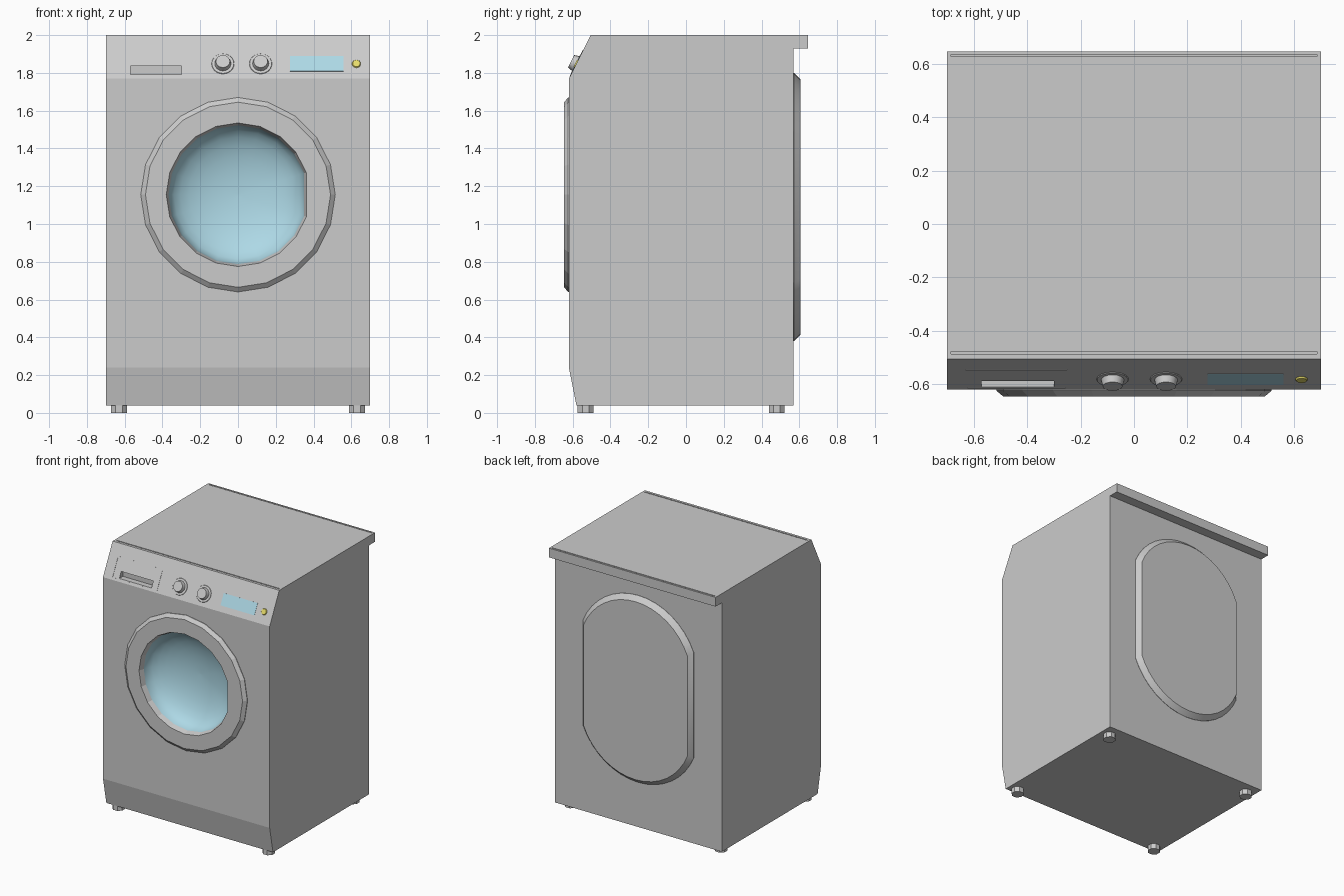
import bpy, bmesh, math
from mathutils import Matrix, Vector

if "Cube" in bpy.data.objects:
    bpy.data.objects.remove(bpy.data.objects["Cube"])


def material(name, rgb):
    m = bpy.data.materials.new(name)
    m.diffuse_color = (*rgb, 1)
    m.use_nodes = True
    m.node_tree.nodes["Principled BSDF"].inputs["Base Color"].default_value = m.diffuse_color
    return m


BLUE = material("pale_blue", (0.42, 0.69, 0.79))
YELLOW = material("yellow", (0.8, 0.72, 0.15))
WHITE = material("off_white", (0.75, 0.75, 0.75))


def finish(name, bm, mat=None, smooth=None):
    bmesh.ops.remove_doubles(bm, verts=bm.verts, dist=1e-5)
    bmesh.ops.recalc_face_normals(bm, faces=bm.faces)
    me = bpy.data.meshes.new(name)
    bm.to_mesh(me)
    bm.free()
    ob = bpy.data.objects.new(name, me)
    bpy.context.collection.objects.link(ob)
    if mat:
        me.materials.append(mat)
    if smooth:
        bpy.ops.object.select_all(action='DESELECT')
        ob.select_set(True)
        bpy.context.view_layer.objects.active = ob
        bpy.ops.object.shade_smooth_by_angle(angle=math.radians(smooth))
    return ob


def box(name, size, matrix, mat=None):
    bm = bmesh.new()
    bmesh.ops.create_cube(bm, size=1, matrix=matrix @ Matrix.Diagonal((*size, 1)))
    return finish(name, bm, mat)


def cyl(name, r1, r2, h, n, matrix, mat=None, smooth=None):
    # base sits on the matrix origin
    bm = bmesh.new()
    bmesh.ops.create_cone(bm, cap_ends=True, segments=n, radius1=r1, radius2=r2, depth=h,
                          matrix=matrix @ Matrix.Translation((0, 0, h / 2)))
    return finish(name, bm, mat, smooth)


def skin(name, rings, caps=(False, False), mat=None, smooth=None):
    # joins closed loops of equal length with quads
    bm = bmesh.new()
    vs = [[bm.verts.new(p) for p in ring] for ring in rings]
    n = len(vs[0])
    for a, b in zip(vs, vs[1:]):
        for i in range(n):
            j = (i + 1) % n
            bm.faces.new((a[i], a[j], b[j], b[i]))
    for use, ring in zip(caps, (vs[0], vs[-1])):
        if use:
            bm.faces.new(ring)
    return finish(name, bm, mat, smooth)


def cut(ob, cutter):
    mod = ob.modifiers.new(cutter.name, 'BOOLEAN')
    mod.object = cutter
    mod.solver = 'EXACT'
    cutter.hide_render = True
    cutter.display_type = 'WIRE'


# cabinet: side profile (y, z) swept across x
profile = [(-0.58, 0.04), (0.57, 0.04), (0.57, 1.93), (0.645, 1.93), (0.645, 2.0),
           (-0.505, 2.0), (-0.62, 1.77), (-0.62, 0.24)]
cabinet = skin("cabinet", [[(x, y, z) for y, z in profile] for x in (-0.7, 0.7)], (True, True))

# door opening, drawer grip recess and the two lid seams
DOOR_Z, SIDES = 1.155, 20
cut(cabinet, cyl("door_opening_cutter", 0.44, 0.44, 0.5, 32,
                 Matrix.Translation((0, -0.25, DOOR_Z)) @ Matrix.Rotation(math.pi / 2, 4, 'X')))
cut(cabinet, box("grip_cutter", (0.27, 0.09, 0.045), Matrix.Translation((-0.435, -0.612, 1.813))))
for label, y in (("back", 0.63), ("front", -0.482)):
    cut(cabinet, box(label + "_seam_cutter", (1.37, 0.008, 0.03), Matrix.Translation((0, y, 2.0))))


# door rim and glass bowl, flattened on the right of the window
def door_ring(r, y, flat):
    pts = []
    for i in range(SIDES):
        a = 2 * math.pi * i / SIDES
        x = r * math.cos(a)
        if flat:
            x = min(x, r * math.cos(2 * math.pi / SIDES))
        pts.append((x, y, DOOR_Z + r * math.sin(a)))
    return pts


skin("door_rim", [door_ring(*p) for p in ((0.515, -0.618, False), (0.515, -0.624, False),
                                          (0.49, -0.645, False), (0.38, -0.645, True),
                                          (0.368, -0.605, True))])
bowl = []
for k in range(9):
    t = k / 8 * math.pi / 2
    bowl.append(door_ring(max(0.368 * math.cos(t), 0.002), -0.605 + 0.16 * math.sin(t), True))
skin("door_glass", bowl, (False, True), BLUE, 50)


# raised back cover: two arcs joined by straight sides, chamfered
def cover_ring(r, half, y):
    a = math.asin(half / r)
    pts = []
    for s, cz in ((1, 1.296), (-1, 0.884)):
        for i in range(17):
            t = s * (a - 2 * a * i / 16)
            pts.append((r * math.sin(t), y, cz + s * r * math.cos(t)))
    return pts


skin("back_cover", [cover_ring(0.504, 0.465, 0.565), cover_ring(0.504, 0.465, 0.572),
                    cover_ring(0.47, 0.437, 0.607)], (False, True), None, 25)

# feet
for sx, side in ((-1, "left"), (1, "right")):
    for y, end in ((-0.532, "front"), (0.48, "back")):
        cyl(f"{end}_{side}_foot", 0.045, 0.045, 0.06, 8,
            Matrix.Translation((sx * 0.63, y, 0)) @ Matrix.Rotation(math.pi / 8, 4, 'Z'))

# sloped control panel frame: local x across, y up the slope, z outwards
UP = Vector((0, 0.115, 0.23)).normalized()
OUT = Vector((1, 0, 0)).cross(UP)


def on_panel(x, z):
    m = Matrix((Vector((1, 0, 0)), UP, OUT)).transposed().to_4x4()
    m.translation = (x, -0.62 + (z - 1.77) * 0.5, z)
    return m


# drawer outline
for name, z in (("drawer_line_top", 1.918), ("drawer_line_bottom", 1.783)):
    box(name, (0.38, 0.006, 0.004), on_panel(-0.44, z), WHITE)
for name, x in (("drawer_line_left", -0.627), ("drawer_line_right", -0.253)):
    box(name, (0.006, 0.15, 0.004), on_panel(x, 1.85), WHITE)

# dials
for name, x in (("left", -0.08), ("right", 0.12)):
    cyl(name + "_dial_ring", 0.06, 0.058, 0.003, 24, on_panel(x, 1.848), WHITE)
    cyl(name + "_dial", 0.044, 0.037, 0.03, 16, on_panel(x, 1.848), None, 40)

# display and start button
box("display", (0.285, 0.088, 0.004), on_panel(0.417, 1.848), BLUE)
cyl("start_button", 0.024, 0.02, 0.006, 10, on_panel(0.627, 1.848), YELLOW)
